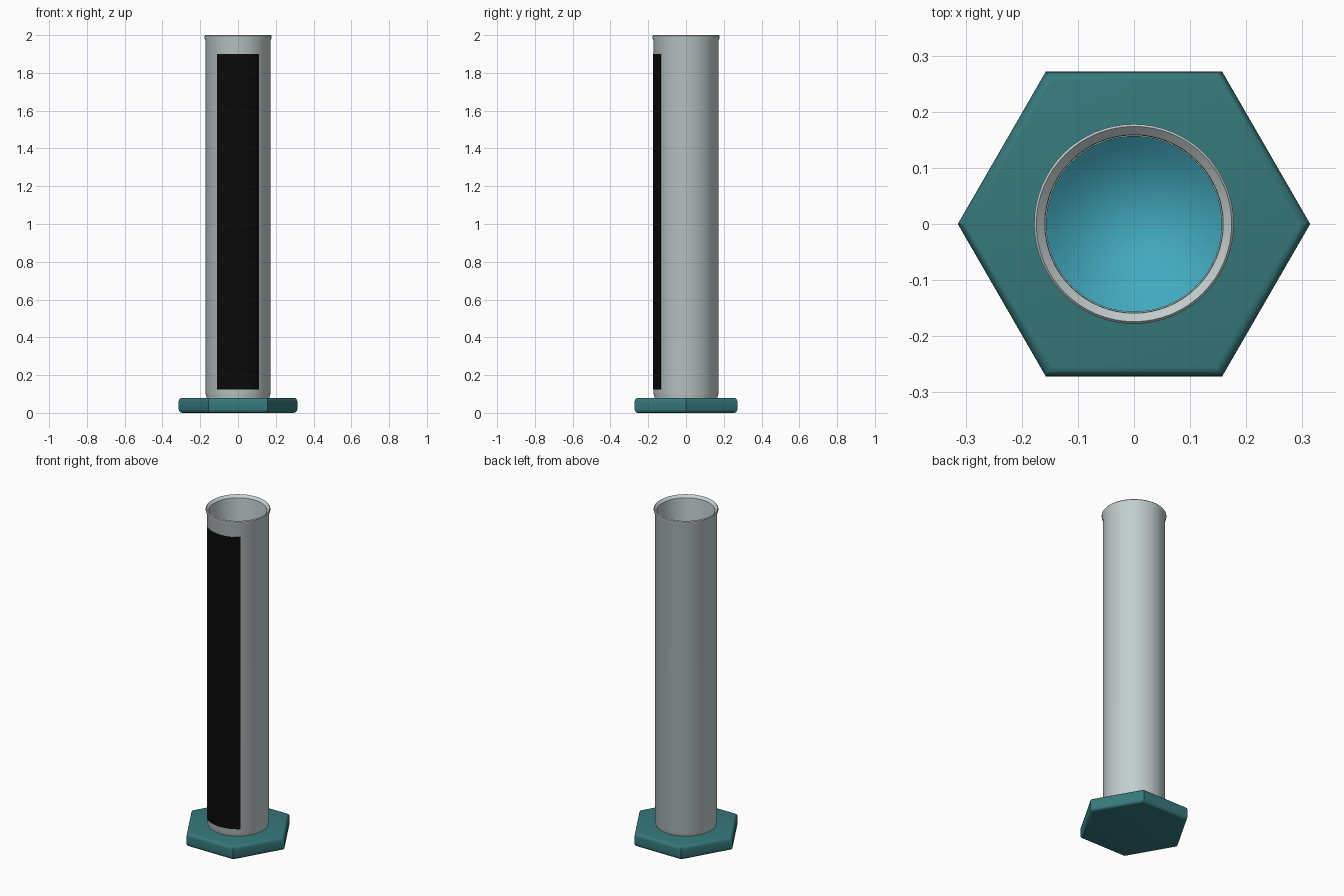
import bpy, bmesh, math

if "Cube" in bpy.data.objects:
    bpy.data.objects.remove(bpy.data.objects["Cube"])

def material(name, rgb):
    m = bpy.data.materials.new(name)
    m.diffuse_color = (*rgb, 1)
    m.use_nodes = True
    m.node_tree.nodes["Principled BSDF"].inputs["Base Color"].default_value = m.diffuse_color
    return m

TEAL = material("teal plastic", (0.037, 0.19, 0.2))
GLASS = material("pale grey glass", (0.56, 0.63, 0.63))
LIQUID = material("cyan liquid", (0.055, 0.4, 0.52))
BLACK = material("black scale", (0.003, 0.003, 0.003))

def finish(name, bm, mat, angle=35):
    bmesh.ops.recalc_face_normals(bm, faces=bm.faces)
    me = bpy.data.meshes.new(name)
    bm.to_mesh(me)
    bm.free()
    me.materials.append(mat)
    ob = bpy.data.objects.new(name, me)
    bpy.context.collection.objects.link(ob)
    bpy.ops.object.select_all(action='DESELECT')
    ob.select_set(True)
    bpy.context.view_layer.objects.active = ob
    bpy.ops.object.shade_smooth_by_angle(angle=math.radians(angle))
    return ob

def lathe(name, profile, mat, seg=64, start=0.0, sweep=2 * math.pi, closed=False):
    """Revolve an (r, z) profile round the z axis."""
    bm = bmesh.new()
    full = sweep > 6.28
    cols = [[bm.verts.new((r * math.cos(a), r * math.sin(a), z)) for r, z in profile]
            for a in (start + sweep * i / seg for i in range(seg if full else seg + 1))]
    n = len(profile)
    for i in range(seg):
        a, b = cols[i], cols[(i + 1) % len(cols)]
        for j in range(n if closed else n - 1):
            k = (j + 1) % n
            bm.faces.new((a[j], b[j], b[k], a[k]))
    if closed and not full:
        bm.faces.new(cols[0])
        bm.faces.new(cols[-1])
    bmesh.ops.remove_doubles(bm, verts=bm.verts, dist=1e-5)
    return finish(name, bm, mat)

# Hexagonal foot with rounded top and bottom edges
R, c = 0.314, 0.02
foot = [(0, 0), (R - c, 0)]
foot += [(R - c + c * math.sin(t), c - c * math.cos(t)) for t in (math.pi / 8 * i for i in range(1, 5))]
foot += [(r, 0.08 - z) for r, z in reversed(foot)]
lathe("hexagonal_foot", foot, TEAL, seg=6)

# Hollow tube with a small flared lip
lathe("glass_tube", [(0, 0.075), (0.166, 0.075), (0.168, 0.09), (0.172, 0.1), (0.172, 1.97),
                     (0.178, 1.985), (0.178, 1.995), (0.174, 2.0), (0.159, 1.985),
                     (0.158, 1.975), (0.158, 0.1), (0, 0.1)], GLASS)

# Liquid inside, with a concave meniscus
level, depth = 1.1, 0.07
bowl = [(0.157 * i / 8, level - depth + depth * (i / 8) ** 2) for i in range(9)]
lathe("liquid", [(0, 0.102), (0.157, 0.102)] + bowl[::-1], LIQUID)

# Curved black scale plate on the front
half = math.radians(39.5)
lathe("scale_plate", [(0.171, 0.125), (0.1745, 0.125), (0.1745, 1.9), (0.171, 1.9)], BLACK,
      seg=20, start=-math.pi / 2 - half, sweep=2 * half, closed=True)
